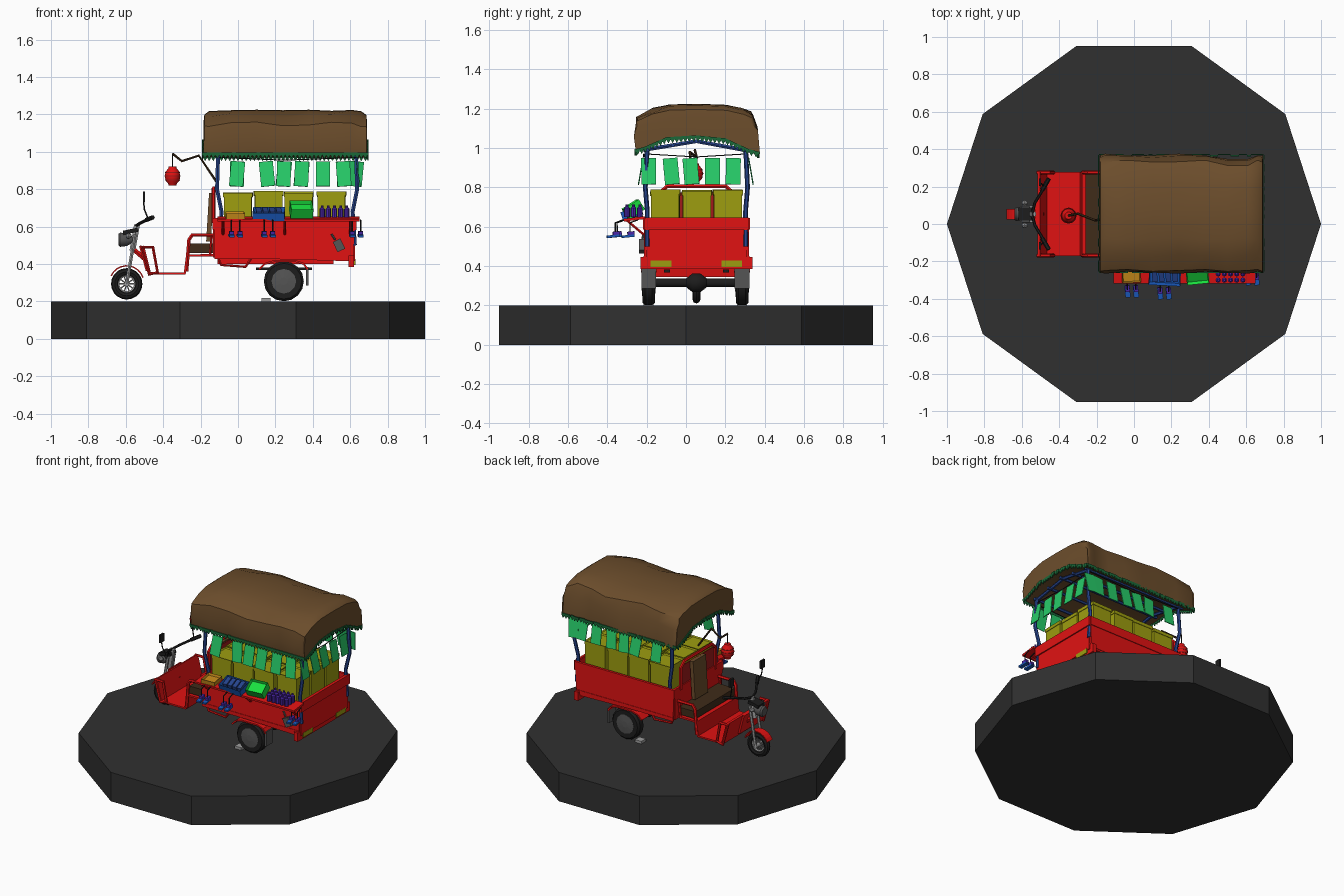
import bpy, bmesh, math, random
from mathutils import Matrix, Vector, Euler

if "Cube" in bpy.data.objects:
    bpy.data.objects.remove(bpy.data.objects["Cube"])
random.seed(4)
C = 0.053  # centre line of the vehicle in y

def mat(name, *col):
    m = bpy.data.materials.new(name)
    m.diffuse_color = (*col, 1)
    m.use_nodes = True
    m.node_tree.nodes["Principled BSDF"].inputs["Base Color"].default_value = m.diffuse_color
    return m
RED, DARKRED = mat("red", .75, .006, .006), mat("dark_red", .35, .01, .01)
BLACK, STONE = mat("black", .012, .012, .012), mat("stone", .03, .03, .03)
THATCH, BROWN = mat("thatch", .15, .075, .025), mat("brown", .05, .025, .01)
GREEN, LIME = mat("green", .02, .6, .14), mat("lime", .01, .75, .05)
FRINGE, OLIVE = mat("dark_green", .01, .14, .04), mat("olive", .34, .34, .005)
BLUE, SKY = mat("blue", .02, .06, .28), mat("bright_blue", .01, .1, .5)
PURPLE, GOLD = mat("purple", .07, .02, .4), mat("gold", .55, .25, .01)
GREY, STEEL = mat("grey", .09, .09, .09), mat("steel", .35, .35, .35)

def finish(name, bm, m, smooth=False):
    bmesh.ops.recalc_face_normals(bm, faces=bm.faces)
    me = bpy.data.meshes.new(name)
    bm.to_mesh(me); bm.free()
    ob = bpy.data.objects.new(name, me)
    bpy.context.collection.objects.link(ob)
    me.materials.append(m)
    if smooth:
        bpy.ops.object.select_all(action='DESELECT')
        ob.select_set(True)
        bpy.context.view_layer.objects.active = ob
        bpy.ops.object.shade_smooth_by_angle(angle=math.radians(40))
    return ob

def box(name, c, s, m, rot=(0, 0, 0), recess=0):
    bm = bmesh.new()
    bmesh.ops.create_cube(bm, size=1)
    bmesh.ops.scale(bm, vec=s, verts=bm.verts)
    if recess:  # sunken top, like a tray or crate
        bm.normal_update()
        top = [f for f in bm.faces if f.normal.z > .9]
        bmesh.ops.inset_region(bm, faces=top, thickness=.009)
        bmesh.ops.translate(bm, vec=(0, 0, -recess), verts=top[0].verts)
    bm.transform(Matrix.Translation(c) @ Euler(rot).to_matrix().to_4x4())
    return finish(name, bm, m)

def lathe(name, c, prof, m, axis='Z', n=16, smooth=True):
    """Revolve (radius, height) pairs about an axis through c."""
    bm = bmesh.new()
    rings = [[bm.verts.new((r * math.cos(2 * math.pi * i / n), r * math.sin(2 * math.pi * i / n), h))
              for i in range(n)] for r, h in prof]
    for a, b in zip(rings, rings[1:]):
        for i in range(n):
            bm.faces.new((a[i], a[i - 1], b[i - 1], b[i]))
    bm.faces.new(rings[0]); bm.faces.new(rings[-1])
    R = {'Z': Matrix(), 'Y': Matrix.Rotation(math.pi / 2, 4, 'X'), 'X': Matrix.Rotation(math.pi / 2, 4, 'Y')}[axis]
    bm.transform(Matrix.Translation(c) @ R)
    return finish(name, bm, m, smooth)

def tube(name, pts, r, m, res=1, closed=False):
    cu = bpy.data.curves.new(name, 'CURVE')
    cu.dimensions, cu.bevel_depth, cu.bevel_resolution, cu.use_fill_caps = '3D', r, res, True
    sp = cu.splines.new('POLY')
    sp.points.add(len(pts) - 1)
    for p, q in zip(sp.points, pts):
        p.co = (*q, 1)
    sp.use_cyclic_u = closed
    tmp = bpy.data.objects.new("tmp", cu)
    bpy.context.collection.objects.link(tmp)
    me = bpy.data.meshes.new_from_object(tmp.evaluated_get(bpy.context.evaluated_depsgraph_get()))
    bpy.data.objects.remove(tmp)
    bm = bmesh.new(); bm.from_mesh(me)
    ob = finish(name, bm, m, True)
    return ob

def sheet(name, prof, y0, y1, t, m):
    """Bent plate: an xz polyline pulled along y and thickened."""
    bm = bmesh.new()
    a, b = ([bm.verts.new((x, y, z)) for x, z in prof] for y in (y0, y1))
    for i in range(len(prof) - 1):
        bm.faces.new((a[i], a[i + 1], b[i + 1], b[i]))
    ob = finish(name, bm, m)
    ob.modifiers.new("thickness", 'SOLIDIFY').thickness = t
    return ob

def arc(cx, cz, r, a0, a1, n):
    return [(cx + r * math.cos(math.radians(a0 + (a1 - a0) * i / n)),
             cz + r * math.sin(math.radians(a0 + (a1 - a0) * i / n))) for i in range(n + 1)]

# Ten-sided base
lathe("base", (0, 0, 0), [(1, 0), (1, .2)], STONE, n=10, smooth=False)

# Cargo bed: floor, four walls with rims
box("bed_floor", (.24, C, .445), (.74, .5, .02), RED)
for s in (-1, 1):
    y = C + s * .255
    bm = bmesh.new()
    side = [bm.verts.new((x, y, z)) for x, z in ((-.125, .435), (.615, .415), (.625, .645), (-.13, .645))]
    g = bmesh.ops.extrude_face_region(bm, geom=[bm.faces.new(side)])
    bmesh.ops.translate(bm, vec=(0, .012 * s, 0), verts=[v for v in g["geom"] if isinstance(v, bmesh.types.BMVert)])
    finish("bed_side", bm, RED)
    box("bed_side_rim", (.245, y + s * .009, .615), (.76, .016, .06), RED)
    box("bed_side_rail", (.245, y + s * .008, .44), (.74, .014, .025), RED)
box("bed_front_wall", (-.125, C, .54), (.015, .51, .21), RED)
box("tailgate", (.618, C, .53), (.015, .51, .23), RED)
box("tailgate_rim", (.626, C, .615), (.016, .53, .065), RED)
box("rear_bumper", (.605, C, .415), (.03, .57, .06), RED)
for s in (-1, 1):
    box("tail_light", (.622, C + s * .18, .412), (.01, .105, .032), OLIVE)

# Crates in a 4 by 3 grid
for x in (0, .163, .325, .5):
    for y in (-.105, .055, .212):
        dz, rot = random.uniform(-.006, .008), (0, 0, random.uniform(-.03, .03))
        box("crate", (x, y, .615 + dz), (.148, .143, .32), OLIVE, rot)
        box("crate_lid", (x, y, .772 + dz), (.156, .15, .022), OLIVE, rot, .008)

# Cab: footwell, leg shield, seat
sheet("footwell", [(-.515, .495), (-.475, .345), (-.28, .345), (-.268, .44), (-.125, .44)], C - .225, C + .225, .014, RED)
for s in (-1, 1):
    y = C + s * .222
    tube("shield_frame", [(-.515, y, .49), (-.455, y, .49), (-.43, y, .355), (-.475, y, .345)], .011, RED, closed=True)
    tube("arm_rail", [(-.275, y, .36), (-.262, y, .53), (-.245, y, .555), (-.13, y, .555)], .011, RED)
    tube("seat_post", [(-.15, y, .44), (-.14, y, .56)], .008, RED)
box("shield_ridge", (-.505, C, .43), (.012, .13, .14), RED, (0, -.26, 0))
box("seat", (-.195, C, .485), (.13, .43, .05), BROWN)
box("seat_back", (-.15, C + .02, .65), (.025, .14, .26), THATCH, (0, .06, 0))
tube("back_hoop", [(-.13, C - .19, .62), (-.13, C - .19, .77), (-.13, C - .15, .805), (-.13, C + .15, .805),
                   (-.13, C + .19, .77), (-.13, C + .19, .62)], .011, RED)
box("back_hoop_panel", (-.122, C, .70), (.006, .37, .15), DARKRED)

# Wheels: spoked front, disc rear
W = (-.595, C, .294)
ring = [(W[0] + .064 * math.cos(a * math.pi / 10), C, W[2] + .064 * math.sin(a * math.pi / 10)) for a in range(20)]
tube("front_tyre", ring, .02, BLACK, 2, True)
tube("front_rim", [(W[0] + (p[0] - W[0]) * .72, C, W[2] + (p[2] - W[2]) * .72) for p in ring], .008, STEEL, 1, True)
for i in range(5):
    a = math.pi * i / 5
    d = Vector((math.cos(a), 0, math.sin(a))) * .05
    tube("spoke", [Vector(W) - d, Vector(W) + d], .004, STEEL)
lathe("front_hub", W, [(.014, -.04), (.014, .04)], STEEL, 'Y', 10)
sheet("front_fender", arc(W[0], W[2] + .005, .095, 18, 155, 9), C - .028, C + .028, .007, RED)
for y in (-.19, .285):
    s = -1 if y < C else 1
    lathe("rear_tyre", (.245, y, .308), [(.06, -.03), (.095, -.032), (.107, -.018), (.107, .018), (.095, .032), (.06, .03)], BLACK, 'Y')
    lathe("rear_hub", (.245, y, .308), [(.02, -.036), (.066, -.032), (.066, .032), (.02, .036)], GREY, 'Y', 12, False)
    sheet("rear_fender", [(.11, .375), (.14, .405), (.19, .42), (.31, .42), (.355, .405), (.375, .375)], y - .04, y + .04, .01, RED)
    box("mud_flap", (.37, y, .335), (.012, .075, .1), GREY)
    box("wheel_chock", (.15, y, .209), (.05, .05, .018), STEEL)
    tube("side_step", [(-.11, y, .44), (-.09, y, .395), (.04, y, .385), (.07, y, .43)], .008, RED)
    box("chassis_rail", (.2, C + s * .12, .415), (.62, .03, .03), RED)
    box("leaf_spring", (.245, C + s * .15, .375), (.3, .03, .015), BLACK)
lathe("rear_axle", (.245, C, .315), [(.022, -.22), (.022, .22)], BLACK, 'Y', 10)
lathe("differential", (.245, C, .315), [(.025, -.05), (.05, -.02), (.05, .02), (.025, .05)], BLACK, 'Y', 10)

# Steering: fork, headlight, handlebar, mirrors
for s in (-1, 1):
    tube("fork_leg", [(-.595, C + s * .036, .294), (-.55, C + s * .036, .56)], .01, STEEL)
    tube("handlebar", [(-.545, C, .605), (-.53, C + s * .06, .615), (-.47, C + s * .16, .645)], .008, BLACK)
    tube("grip", [(-.49, C + s * .13, .636), (-.455, C + s * .19, .65)], .012, BLACK)
    tube("mirror_stem", [(-.48, C + s * .15, .64), (-.5, C + s * .165, .69), (-.505, C + s * .17, .735)], .004, BLACK)
    box("mirror", (-.503, C + s * .17, .76), (.012, .04, .055), BLACK)
    lathe("indicator", (-.585, C + s * .06, .55), [(.008, -.015), (.016, 0), (.008, .015)], STEEL, 'X', 8)
tube("steering_column", [(-.565, C, .47), (-.54, C, .61)], .018, STEEL)
tube("column_brace", [(-.56, C, .48), (-.49, C, .42)], .014, RED)
lathe("headlight", (-.605, C, .53), [(.03, -.035), (.038, -.025), (.034, .01), (.015, .045)], GREY, 'X', 14)
box("dashboard", (-.575, C, .575), (.08, .07, .022), BLACK, (0, -.2, 0))

# Roof poles and underside beams
for x, d in ((-.1, -.012), (.625, .012)):
    for y in (C - .25, C + .25):
        s = -1 if y < C else 1
        tube("roof_pole", [(x, y, .5), (x - d, y, .68), (x + d, y + .01 * s, .8), (x + d * .5, y, 1.0)], .012, BLUE)
    tube("roof_end_beam", [(x, C - .27, .99), (x, C, 1.035), (x, C + .27, .985)], .011, BLUE)
for k in (-.25, -.12, 0, .12, .25):
    tube("roof_long_beam", [(-.14, C + k, 1.035 - abs(k) * .18), (.65, C + k, 1.035 - abs(k) * .18)], .01, BLUE)

# Thatch roof: lofted cross-sections with a lumpy surface
outer = [(-.25, .985), (-.26, 1.06), (-.248, 1.15), (-.17, 1.195), (-.08, 1.222), (.06, 1.225), (.2, 1.22),
         (.29, 1.195), (.335, 1.175), (.362, 1.1), (.37, .97)]
inner = [(.32, .985), (.2, 1.04), (.05, 1.055), (-.1, 1.045), (-.215, .995)]
stations = [(-.185, .5), (-.18, .82), (-.155, .95), (-.04, .98), (.1, 1.0), (.24, .98), (.38, 1.0), (.5, .96), (.61, .99), (.66, .94), (.687, .8), (.69, .5)]
bm = bmesh.new()
rings = []
for i, (x, k) in enumerate(stations):
    ring = []
    for j, (y, z) in enumerate(outer + inner):
        if z > 1.08:
            z = 1.08 + (z - 1.08) * k + .012 * math.sin(i * 1.7 + j * .9) * (k > .9) * (abs(y - C) > .2)
        dy = -.022 if 6 < i < 9 and 7 < j < 11 else .006 * math.sin(i * 2.1 + j)
        ring.append(bm.verts.new((x, y + dy * (j < 11), z)))
    rings.append(ring)
for a, b in zip(rings, rings[1:]):
    for i in range(len(a)):
        bm.faces.new((a[i - 1], a[i], b[i], b[i - 1]))
bm.faces.new(rings[0]); bm.faces.new(rings[-1])
finish("thatch_roof", bm, THATCH, True)

# Pointed fringe following the roof edge
arch = [(-.255, .985), (-.215, .995), (-.1, 1.045), (.05, 1.055), (.2, 1.04), (.32, .985), (.368, .972)]
loop = [(-.187, y, z) for y, z in arch] + [(.692, y, z) for y, z in reversed(arch)]
bm = bmesh.new()
for p, q in zip(loop, loop[1:] + loop[:1]):
    p, q = Vector(p), Vector(q)
    n = max(1, round((q - p).length / .022))
    for i in range(n):
        a, b = p.lerp(q, i / n), p.lerp(q, (i + 1) / n)
        up, dn = Vector((0, 0, .01)), Vector((0, 0, -.022))
        bm.faces.new([bm.verts.new(v) for v in (a + up, a - up * .3, (a + b) / 2 + dn, b - up * .3, b + up)])
finish("roof_fringe", bm, FRINGE).modifiers.new("thickness", 'SOLIDIFY').thickness = .006

# Hanging green flags on strings: both long sides and the rear
for y, s in ((-.215, -1), (.315, 1)):
    tube("flag_string", [(-.1, y, .97), (.25, y, .955), (.63, y, .97)], .003, BLACK)
    for x in (-.005, .155, .245, .34, .455, .565, .63)[:6 if s < 0 else 7]:
        box("flag", (x, y + s * .015, .882), (.075, .005, .135), GREEN, (s * .17, random.uniform(-.12, .12), 0))
tube("rear_flag_string", [(.63, -.2, .97), (.632, C, .955), (.63, .3, .97)], .003, BLACK)
for y in (-.19, -.075, .025, .135, .24):
    box("flag", (.643, y, .882), (.005, .075, .135), GREEN, (random.uniform(-.12, .12), -.17, 0))

# Counter shelf with goods
T = .12
box("shelf", (.27, -.262, .64), (.76, .11, .014), RED, (T, 0, 0))
for x in (-.08, .25, .6):
    tube("shelf_bracket", [(x, -.3, .632), (x, -.215, .56)], .007, RED)
box("gold_tray", (-.015, -.268, .66), (.1, .09, .03), GOLD, (T, 0, .05), .015)
box("blue_tray", (.165, -.275, .668), (.17, .1, .045), SKY, (T + .2, 0, -.05), .03)
for i in range(4):
    box("blue_parcel", (.11 + i * .036, -.272, .676), (.028, .07, .03), BLUE, (T + .2, 0, .1))
box("green_tray", (.338, -.268, .69), (.12, .09, .06), LIME, (T + .45, 0, .1), .02)
for i in range(5):
    for j in range(3):
        lathe("purple_jar", (.45 + i * .033, -.3 + j * .033, .65), [(.014, 0), (.014, .045), (.007, .052), (.007, .062)], PURPLE, n=8)

# Shoe pairs on cords below the shelf
for x, y in ((-.035, -.35), (.14, -.36), (.61, -.285)):
    for d in (0, .045):
        tube("cord", [(x + d, y + .04, .635), (x + d, y, .62), (x + d, y, .56)], .004, BLACK)
        box("shoe_sole", (x + d, y - .01, .552), (.028, .065, .012), SKY, (.1, 0, .1))
        box("shoe_upper", (x + d, y + .005, .566), (.024, .035, .02), PURPLE, (.1, 0, .1))

# Fuel can on the bed side
box("can", (.54, -.225, .5), (.045, .03, .06), GREY, (0, -.45, 0))
tube("can_strap", [(.52, -.222, .53), (.5, -.218, .56)], .006, GREY)

# Lantern on a crooked branch
tube("branch", [(-.115, .03, .84), (-.21, .02, .98), (-.3, .055, .95), (-.35, .045, .99)], .007, BROWN)
tube("lantern_cord", [(-.35, .045, .985), (-.35, .045, .92)], .003, BLACK)
lathe("lantern", (-.35, .045, .87), [(.02, -.05), (.022, -.042), (.036, -.025), (.042, 0), (.036, .025), (.022, .042), (.02, .052)], RED, n=12)
for h, r in ((-.02, .039), (0, .043), (.02, .039)):
    lathe("lantern_band", (-.35, .045, .87 + h), [(r, -.003), (r, .003)], DARKRED, n=12)
